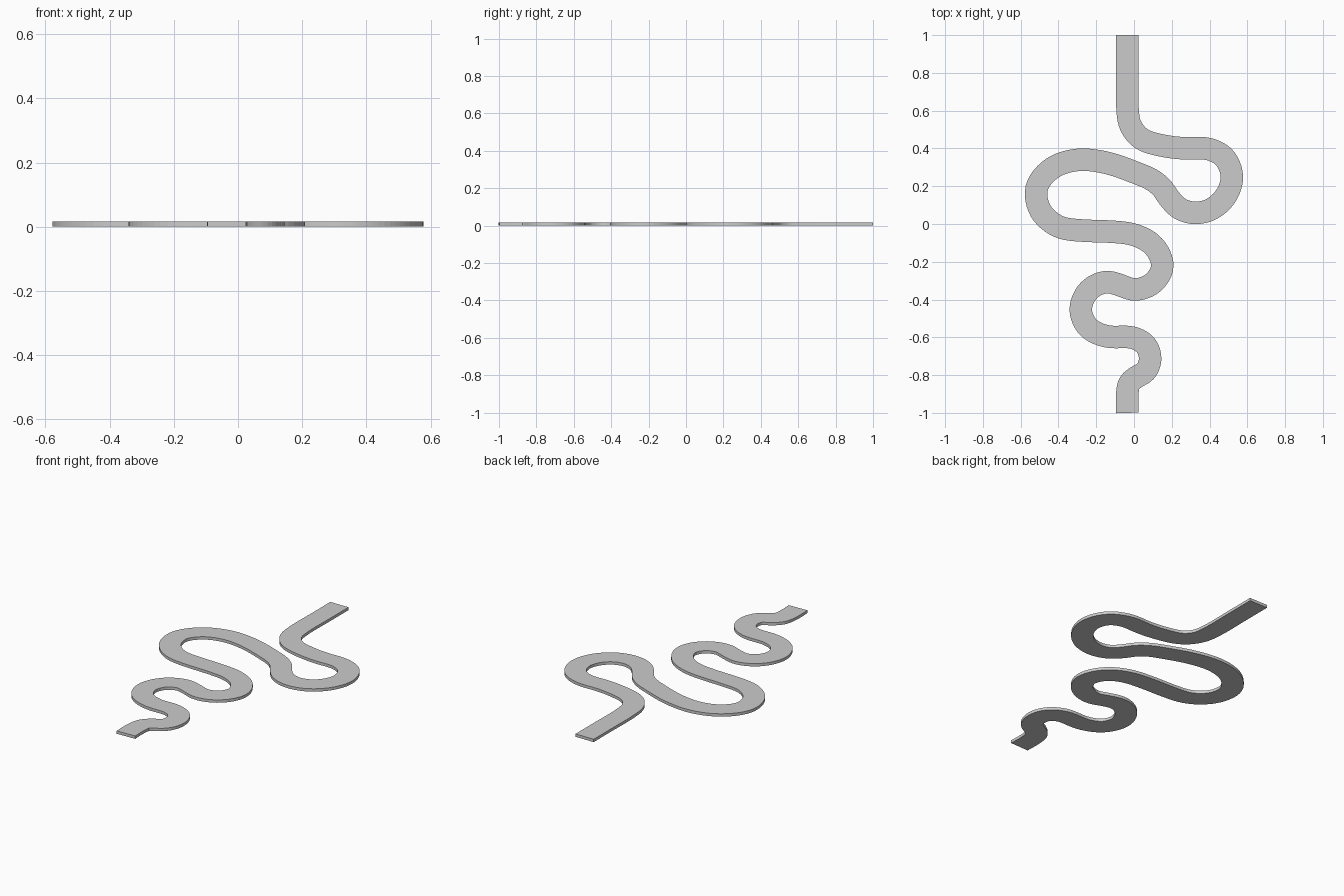
import bpy, bmesh
from mathutils import Vector

if "Cube" in bpy.data.objects:
    bpy.data.objects.remove(bpy.data.objects["Cube"])

HALF_WIDTH = 0.0595
HEIGHT = 0.017
STEPS = 6

# Centre line of the winding path, from back to front
CENTRE = [
    (-0.035, 1.0), (-0.035, 0.8), (-0.035, 0.62), (-0.021, 0.525), (0.036, 0.452),
    (0.14, 0.417), (0.27, 0.40), (0.385, 0.40), (0.475, 0.358), (0.52, 0.25),
    (0.485, 0.145), (0.41, 0.078), (0.32, 0.058), (0.24, 0.082), (0.185, 0.138),
    (0.145, 0.195), (0.09, 0.237), (0.015, 0.269), (-0.16, 0.328), (-0.305, 0.34),
    (-0.435, 0.296), (-0.518, 0.19), (-0.497, 0.07), (-0.40, -0.015), (-0.27, -0.035),
    (-0.13, -0.040), (0.01, -0.059), (0.105, -0.115), (0.152, -0.225), (0.103, -0.312),
    (0.0, -0.348), (-0.07, -0.325), (-0.145, -0.306), (-0.24, -0.35), (-0.284, -0.455),
    (-0.242, -0.55), (-0.14, -0.597), (0.0, -0.602), (0.066, -0.645), (0.086, -0.72),
    (0.062, -0.78), (0.01, -0.812), (-0.024, -0.842), (-0.035, -0.89), (-0.035, -1.0),
]


def spline(points):
    """Smooth Catmull-Rom curve with chord-aware tangents."""
    p = [Vector(q) for q in points]
    n = len(p)
    d = [(p[i + 1] - p[i]).length for i in range(n - 1)]
    tan = [(p[1] - p[0]) / d[0]]
    for i in range(1, n - 1):
        a, b = (p[i] - p[i - 1]) / d[i - 1], (p[i + 1] - p[i]) / d[i]
        tan.append((a * d[i] + b * d[i - 1]) / (d[i] + d[i - 1]))
    tan.append((p[-1] - p[-2]) / d[-1])
    out = []
    for i in range(n - 1):
        for k in range(STEPS):
            t = k / STEPS
            out.append(p[i] * (2*t**3 - 3*t**2 + 1) + p[i + 1] * (3*t**2 - 2*t**3)
                       + tan[i] * d[i] * (t**3 - 2*t**2 + t)
                       + tan[i + 1] * d[i] * (t**3 - t**2))
    out.append(p[-1])
    for _ in range(3):
        out = [out[0]] + [(out[i - 1] + 2 * out[i] + out[i + 1]) / 4
                          for i in range(1, len(out) - 1)] + [out[-1]]
    return out


def offset(line, dist):
    """Parallel edge; points that would fold back stay on the previous one."""
    edge = []
    for i, c in enumerate(line):
        t = (line[min(i + 1, len(line) - 1)] - line[max(i - 1, 0)]).normalized()
        q = c + Vector((-t.y, t.x)) * dist
        if edge and (q - edge[-1]).dot(t) < 0:
            q = edge[-1].copy()
        edge.append(q)
    return edge


# Flat winding slab
line = spline(CENTRE)
left, right = offset(line, HALF_WIDTH), offset(line, -HALF_WIDTH)
bm = bmesh.new()
rows = [[bm.verts.new((q.x, q.y, 0)) for q in pair] for pair in zip(left, right)]
for a, b in zip(rows, rows[1:]):
    bm.faces.new((a[0], a[1], b[1], b[0]))
bmesh.ops.remove_doubles(bm, verts=bm.verts[:], dist=0.0005)
ext = bmesh.ops.extrude_face_region(bm, geom=bm.faces[:], use_keep_orig=True)
top = [g for g in ext["geom"] if isinstance(g, bmesh.types.BMVert)]
bmesh.ops.translate(bm, verts=top, vec=(0, 0, HEIGHT))
bmesh.ops.recalc_face_normals(bm, faces=bm.faces[:])
mesh = bpy.data.meshes.new("winding_path")
bm.to_mesh(mesh)
bm.free()
path = bpy.data.objects.new("winding_path", mesh)
bpy.context.collection.objects.link(path)
